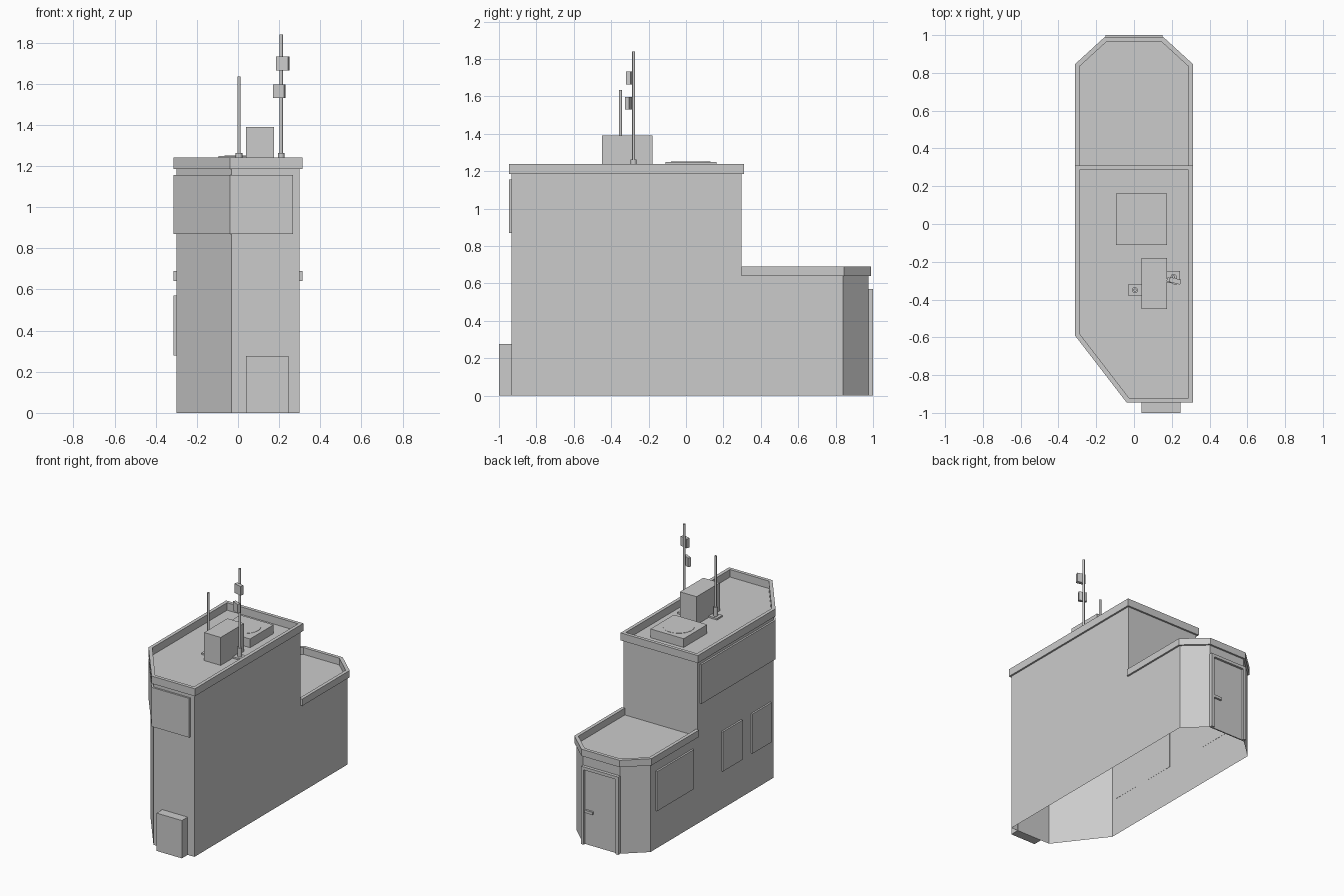
import bpy, bmesh
from math import radians
from mathutils import Vector, Matrix

if "Cube" in bpy.data.objects:
    bpy.data.objects.remove(bpy.data.objects["Cube"])

ROOF, LOW = 1.185, 0.64


def finish(name, bm, recalc=True):
    if recalc:
        bmesh.ops.recalc_face_normals(bm, faces=bm.faces)
    me = bpy.data.meshes.new(name)
    bm.to_mesh(me)
    bm.free()
    ob = bpy.data.objects.new(name, me)
    bpy.context.collection.objects.link(ob)
    return ob


def box(name, x, y, z, turn=0):
    bm = bmesh.new()
    bmesh.ops.create_cube(bm, size=1)
    bmesh.ops.scale(bm, vec=(x[1] - x[0], y[1] - y[0], z[1] - z[0]), verts=bm.verts)
    ob = finish(name, bm)
    ob.location = ((x[0] + x[1]) / 2, (y[0] + y[1]) / 2, (z[0] + z[1]) / 2)
    ob.rotation_euler.z = radians(turn)
    return ob


def rod(name, x, y, z, r, sides=12):
    bm = bmesh.new()
    bmesh.ops.create_cone(bm, cap_ends=True, segments=sides, radius1=r, radius2=r,
                          depth=z[1] - z[0],
                          matrix=Matrix.Translation((x, y, (z[0] + z[1]) / 2)))
    ob = finish(name, bm)
    bpy.context.view_layer.objects.active = ob
    ob.select_set(True)
    bpy.ops.object.shade_smooth_by_angle(angle=radians(35))
    ob.select_set(False)
    return ob


def offset(path, d, closed):
    # mitred outward offset of a counter-clockwise path
    pts = [Vector(p) for p in path]
    n = len(pts)
    normals = []
    for i in range(n):
        e = (pts[(i + 1) % n] - pts[i]).normalized()
        normals.append(Vector((e.y, -e.x)))
    out = []
    for i, p in enumerate(pts):
        a, b = normals[i - 1], normals[i]
        if not closed:
            a = b if i == 0 else a
            b = a if i == n - 1 else b
        out.append(p + (a + b) * d / (1 + a.dot(b)))
    return out


def band(name, path, inner, outer, z0, z1, closed):
    # rectangular section swept round a plan path
    bm = bmesh.new()
    a, b = offset(path, inner, closed), offset(path, outer, closed)
    rings = [[bm.verts.new((*p, z)) for p, z in ((q, z0), (r, z0), (r, z1), (q, z1))]
             for q, r in zip(a, b)]
    n = len(rings)
    for i in range(n if closed else n - 1):
        s, t = rings[i], rings[(i + 1) % n]
        for k in range(4):
            m = (k + 1) % 4
            bm.faces.new((s[k], t[k], t[m], s[m]))
    if not closed:
        bm.faces.new(rings[0])
        bm.faces.new(rings[-1])
    return finish(name, bm)


# plan corners, counter-clockwise
A, B, C, D = (-.3, -.585), (-.032, -.933), (.3, -.933), (.3, .297)
E, F, G, H, I = (.3, .84), (.15, .977), (-.15, .977), (-.3, .84), (-.3, .297)

# stepped building shell, open underneath
bm = bmesh.new()
cache = {}


def face(*corners):
    for c in corners:
        if c not in cache:
            cache[c] = bm.verts.new((*c[0], c[1]))
    bm.faces.new([cache[c] for c in corners])


for p, q, h in ((A, B, ROOF), (B, C, ROOF), (E, F, LOW), (F, G, LOW), (G, H, LOW)):
    face((p, 0), (q, 0), (q, h), (p, h))
face((C, 0), (E, 0), (E, LOW), (D, LOW), (D, ROOF), (C, ROOF))
face((H, 0), (A, 0), (A, ROOF), (I, ROOF), (I, LOW), (H, LOW))
face((D, LOW), (I, LOW), (I, ROOF), (D, ROOF))
face(*[(p, ROOF) for p in (A, B, C, D, I)])
face(*[(p, LOW) for p in (D, E, F, G, H, I)])
finish("building_shell", bm)

# parapets and the wraparound panel
band("upper_parapet", (A, B, C, D, I), -.012, .013, ROOF, 1.24, True)
band("lower_parapet", (D, E, F, G, H, I), -.012, .013, LOW, .69, False)
band("wrap_panel", ((-.3, .265), A, B, (.267, -.933)), 0, .013, .87, 1.157, False)

# windows on the left wall
for i, y in enumerate(((.355, .78), (-.21, .02), (-.545, -.325))):
    box(f"window_{i + 1}", (-.313, -.299), y, (.28, .57))

# back door with frame and handle
band_z = .57
for side, x in (("left", -.14), ("right", .14)):
    box(f"door_jamb_{side}", (x - .011, x + .011), (.975, 1), (0, band_z))
box("door_header", (-.129, .129), (.975, 1), (.548, band_z))
box("door_panel", (-.129, .129), (.975, .984), (0, .548))
box("door_handle", (.06, .125), (.984, .998), (.235, .255))

# front cabinet
box("front_cabinet", (.04, .245), (-1, -.932), (0, .277))

# rooftop units
box("fan_unit", (-.095, .175), (-.11, .162), (ROOF, 1.249))
rod("fan_cover", .04, .026, (1.245, 1.251), .105, 24)
box("plant_box", (.04, .175), (-.45, -.18), (ROOF, 1.39))

# masts on base plates
for i, (x, y, top) in enumerate(((.005, -.35, 1.635), (.21, -.28, 1.84))):
    box(f"mast_plate_{i + 1}", (x - .034, x + .034), (y - .032, y + .032), (ROOF, 1.197))
    rod(f"mast_collar_{i + 1}", x, y, (1.19, 1.262), .016)
    rod(f"mast_pole_{i + 1}", x, y, (1.19, top), .008)

# boxes on the tall mast
box("mast_box_upper", (.187, .248), (-.314, -.288), (1.665, 1.733), -14)
box("mast_box_lower", (.173, .23), (-.314, -.292), (1.53, 1.597), -25)
